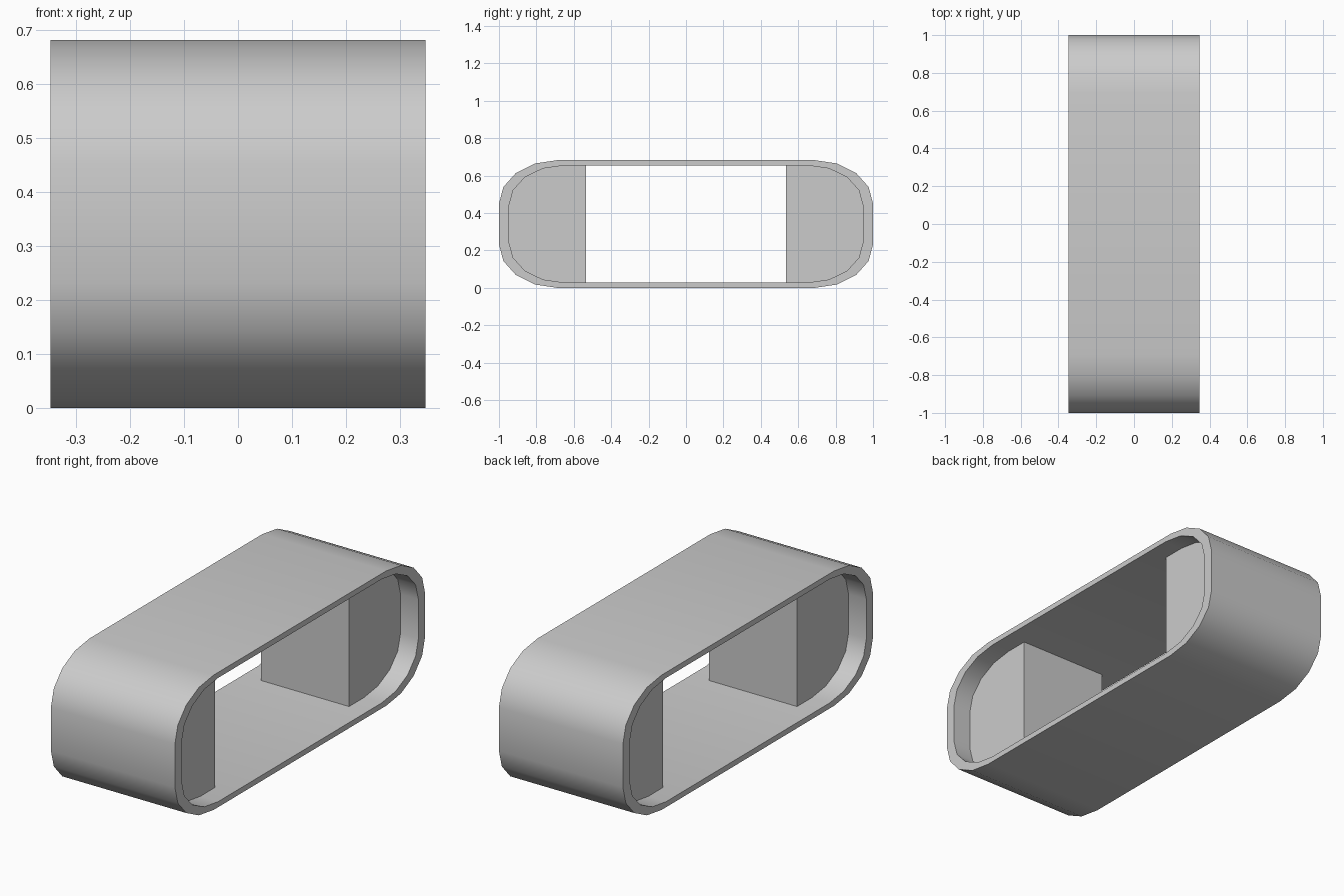
import bpy, bmesh
from math import sin, cos, pi, radians

if "Cube" in bpy.data.objects:
    bpy.data.objects.remove(bpy.data.objects["Cube"])

HALF_X, MID_Z = 0.347, 0.341


def corner(hy, hz, ry, rz, n=4):
    """Upper right elliptical corner, from the side to the top."""
    return [(hy - ry + ry * cos(i * pi / 2 / n), hz - rz + rz * sin(i * pi / 2 / n))
            for i in range(n + 1)]


def half_loop(pts):
    """Right half of the profile, bottom to top."""
    return [(y, -z) for y, z in reversed(pts)] + pts


def full_loop(pts):
    right = half_loop(pts)
    return right + [(-y, -z) for y, z in right]


def finish(bm, name):
    bmesh.ops.recalc_face_normals(bm, faces=bm.faces)
    mesh = bpy.data.meshes.new(name)
    bm.to_mesh(mesh)
    bm.free()
    ob = bpy.data.objects.new(name, mesh)
    bpy.context.collection.objects.link(ob)
    bpy.ops.object.select_all(action='DESELECT')
    ob.select_set(True)
    bpy.context.view_layer.objects.active = ob
    bpy.ops.object.shade_smooth_by_angle(angle=radians(35))
    return ob


def ring(bm, pts, x):
    return [bm.verts.new((x, y, z + MID_Z)) for y, z in pts]


def bridge(bm, a, b):
    for i in range(len(a)):
        j = (i + 1) % len(a)
        bm.faces.new((a[i], a[j], b[j], b[i]))


outer = corner(1.0, 0.341, 0.31, 0.232)
inner = corner(0.946, 0.313, 0.293, 0.213)

# Hollow rounded sleeve
bm = bmesh.new()
loops = [ring(bm, full_loop(p), x) for p, x in
         ((outer, -HALF_X), (outer, HALF_X), (inner, HALF_X), (inner, -HALF_X))]
for k in range(4):
    bridge(bm, loops[k], loops[(k + 1) % 4])
finish(bm, "outer_sleeve")

# Recessed blocks filling both rounded ends
for side, name in ((1, "end_block_back"), (-1, "end_block_front")):
    prof = [(0.535, -0.313)] + half_loop(inner) + [(0.535, 0.313)]
    prof = [(side * y, z) for y, z in prof]
    bm = bmesh.new()
    a, b = ring(bm, prof, -0.247), ring(bm, prof, 0.247)
    bridge(bm, a, b)
    bm.faces.new(a)
    bm.faces.new(b)
    finish(bm, name)
